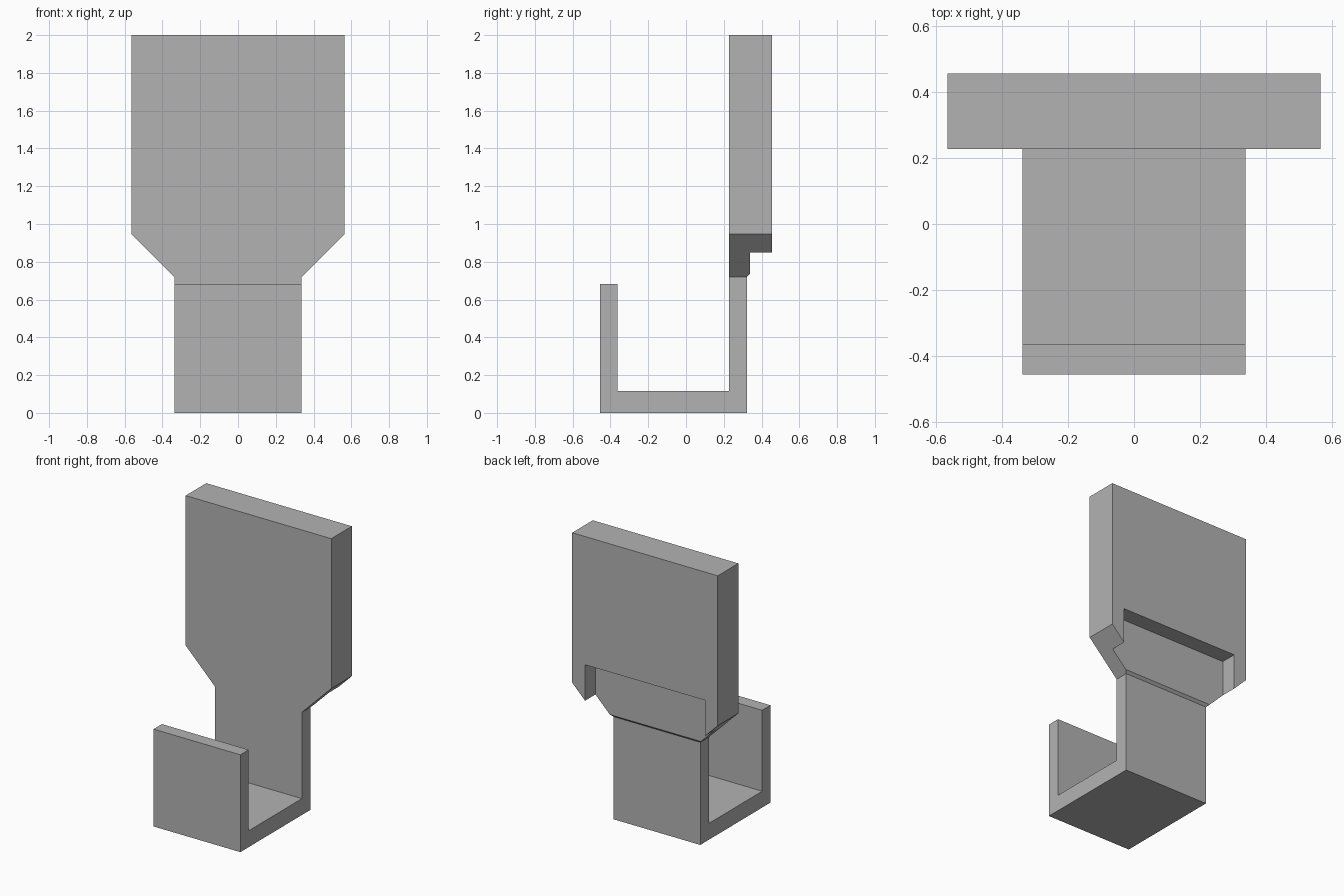
import bpy
import bmesh
from mathutils import Vector

cube = bpy.data.objects.get("Cube")
if cube:
    bpy.data.objects.remove(cube, do_unlink=True)

grey = bpy.data.materials.new("plain grey")
grey.use_nodes = True
grey.diffuse_color = (0.45, 0.45, 0.45, 1)
grey.node_tree.nodes["Principled BSDF"].inputs["Base Color"].default_value = grey.diffuse_color


def extrude_profile(name, points, direction):
    """Fill a closed outline and extrude it into a solid."""
    bm = bmesh.new()
    face = bm.faces.new([bm.verts.new(p) for p in points])
    result = bmesh.ops.extrude_face_region(bm, geom=[face], use_keep_orig=True)
    moved = [v for v in result["geom"] if isinstance(v, bmesh.types.BMVert)]
    bmesh.ops.translate(bm, verts=moved, vec=Vector(direction))
    bmesh.ops.recalc_face_normals(bm, faces=bm.faces)
    mesh = bpy.data.meshes.new(name)
    bm.to_mesh(mesh)
    bm.free()
    mesh.materials.append(grey)
    obj = bpy.data.objects.new(name, mesh)
    bpy.context.collection.objects.link(obj)
    return obj


def combine(target, tool, operation):
    """Apply a boolean and remove the tool object."""
    mod = target.modifiers.new("boolean", 'BOOLEAN')
    mod.operation, mod.solver, mod.object = operation, 'EXACT', tool
    bpy.context.view_layer.objects.active = target
    bpy.ops.object.modifier_apply(modifier=mod.name)
    bpy.data.objects.remove(tool, do_unlink=True)


FRONT, BACK = 0.227, 0.455    # plate faces in y
HOOK_BACK, RECESS = 0.323, 0.34
HOOK_X, PLATE_X, RECESS_X = 0.337, 0.565, 0.465
NECK = 0.72                   # where the plate meets the hook

# Tall plate with tapered shoulders
half = [(HOOK_X, NECK), (PLATE_X, 0.948), (PLATE_X, 2)]
outline = half + [(-x, z) for x, z in reversed(half)]
plate = extrude_profile("hook_plate", [(x, FRONT, z) for x, z in outline],
                        (0, BACK - FRONT, 0))

# Recess in the lower back of the plate, with a small bevel at the neck
step = RECESS - HOOK_BACK
cut = [(RECESS, 1.1), (0.6, 1.1), (0.6, NECK - step),
       (HOOK_BACK - step, NECK - step), (RECESS, NECK + step)]
cutter = extrude_profile("recess_cutter", [(-RECESS_X, y, z) for y, z in cut],
                         (2 * RECESS_X, 0, 0))
cutter.hide_render = True
combine(plate, cutter, 'DIFFERENCE')

# J-shaped hook under the plate
hook_profile = [(-BACK, 0), (HOOK_BACK, 0), (HOOK_BACK, NECK), (FRONT, NECK),
                (FRONT, 0.115), (-0.363, 0.115), (-0.363, 0.683), (-BACK, 0.683)]
hook = extrude_profile("hook", [(-HOOK_X, y, z) for y, z in hook_profile],
                       (2 * HOOK_X, 0, 0))
combine(plate, hook, 'UNION')

# Merge coplanar faces left by the joins
bm = bmesh.new()
bm.from_mesh(plate.data)
bmesh.ops.remove_doubles(bm, verts=bm.verts, dist=0.0005)
bmesh.ops.dissolve_limit(bm, angle_limit=0.01, verts=bm.verts, edges=bm.edges)
bm.to_mesh(plate.data)
bm.free()
